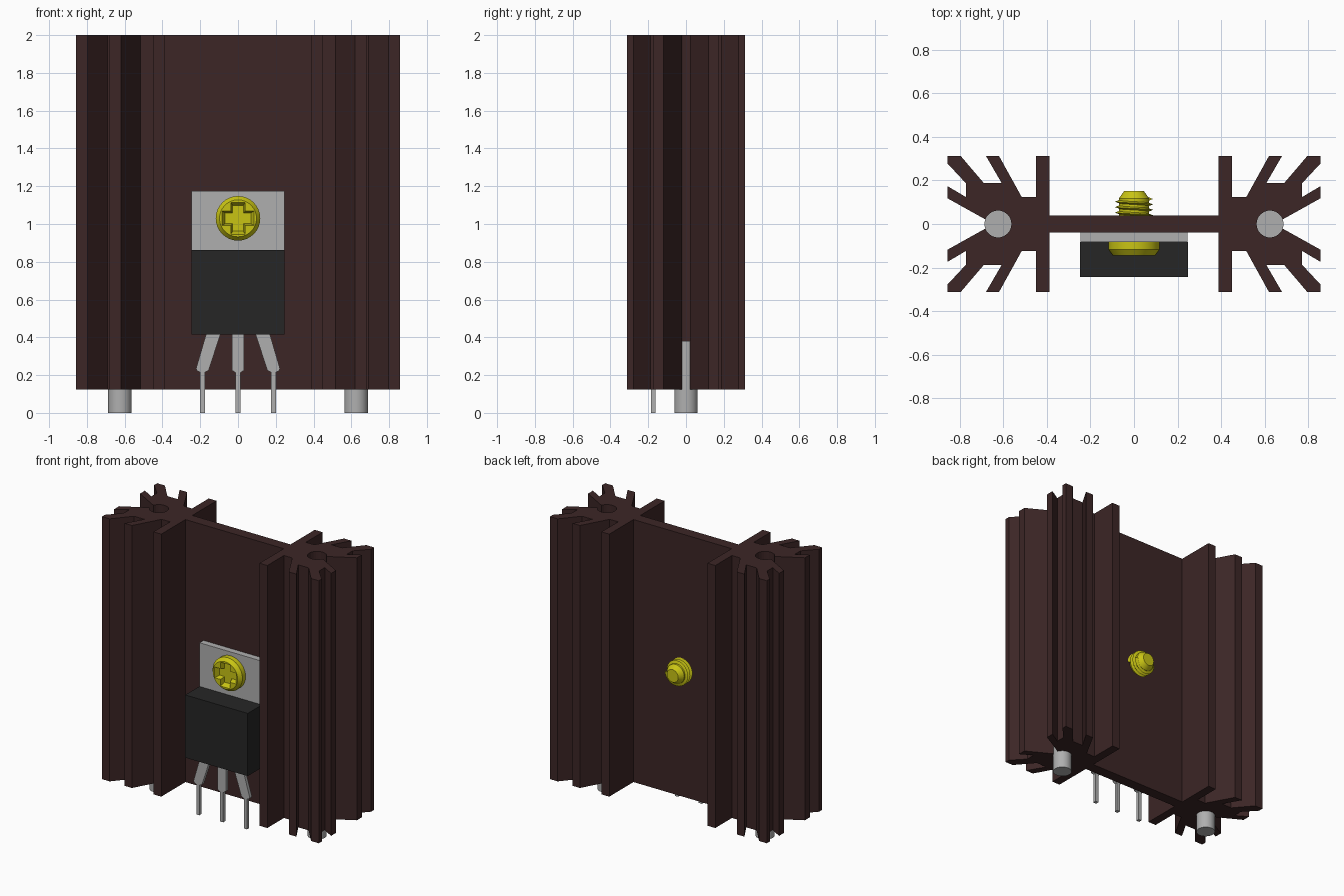
import bpy, bmesh, math
from mathutils import Matrix

if "Cube" in bpy.data.objects:
    bpy.data.objects.remove(bpy.data.objects["Cube"], do_unlink=True)


def material(name, rgb):
    m = bpy.data.materials.new(name)
    m.use_nodes = True
    m.diffuse_color = (*rgb, 1)
    m.node_tree.nodes["Principled BSDF"].inputs["Base Color"].default_value = (*rgb, 1)
    return m


BROWN = material("dark brown anodised", (0.045, 0.019, 0.019))
GREY = material("tinned grey", (0.43, 0.43, 0.43))
BLACK = material("black plastic", (0.019, 0.019, 0.019))
YELLOW = material("yellow brass", (0.58, 0.55, 0.007))


def finish(name, bm, mat, smooth=False):
    bmesh.ops.recalc_face_normals(bm, faces=bm.faces)
    me = bpy.data.meshes.new(name)
    bm.to_mesh(me)
    bm.free()
    me.materials.append(mat)
    ob = bpy.data.objects.new(name, me)
    bpy.context.collection.objects.link(ob)
    if smooth:
        bpy.ops.object.select_all(action='DESELECT')
        ob.select_set(True)
        bpy.context.view_layer.objects.active = ob
        bpy.ops.object.shade_smooth_by_angle(angle=math.radians(35))
    return ob


def loft(name, rings, mat, smooth=False):
    """Join equal-length rings of 3D points and cap both ends."""
    bm = bmesh.new()
    vs = [[bm.verts.new(p) for p in r] for r in rings]
    n = len(vs[0])
    for a, b in zip(vs, vs[1:]):
        for i in range(n):
            j = (i + 1) % n
            bm.faces.new((a[i], a[j], b[j], b[i]))
    bm.faces.new(vs[0])
    bm.faces.new(vs[-1])
    return finish(name, bm, mat, smooth)


def box(name, x0, x1, y0, y1, z0, z1, mat):
    ring = [(x0, y0), (x1, y0), (x1, y1), (x0, y1)]
    return loft(name, [[(x, y, z) for x, y in ring] for z in (z0, z1)], mat)


def lathe_y(name, profile, z, mat, n=32):
    """Solid of revolution about a y-directed axis; profile is (radius, y)."""
    ang = [2 * math.pi * i / n for i in range(n)]
    return loft(name, [[(r * math.cos(a), y, z + r * math.sin(a)) for a in ang]
                       for r, y in profile], mat, True)


# Finned heat sink: quarter outline, mirrored twice, with an open bore per side
PIN_X, PIN_R = 0.625, 0.062
quarter = [(0.388, 0.039), (0.388, 0.312), (0.45, 0.312), (0.45, 0.124),
           (0.516, 0.124), (0.62, 0.312), (0.68, 0.312), (0.608, 0.188),
           (0.69, 0.188), (0.796, 0.312), (0.857, 0.312), (0.857, 0.278),
           (0.773, 0.188), (0.773, 0.124), (0.857, 0.174), (0.857, 0.118)]
bore = [(PIN_X + PIN_R * math.cos(math.radians(a)), PIN_R * math.sin(math.radians(a)))
        for a in [20 + 320 * i / 20 for i in range(21)]]
half = quarter + bore + [(x, -y) for x, y in reversed(quarter)]
outline = half + [(-x, y) for x, y in reversed(half)]
loft("heat_sink", [[(x, y, z) for x, y in outline] for z in (0.125, 2.0)], BROWN)

# Mounting pins in the bores
for side, sx in (("left", 1), ("right", -1)):
    circle = [(sx * PIN_X + PIN_R * math.cos(2 * math.pi * i / 32),
               PIN_R * math.sin(2 * math.pi * i / 32)) for i in range(32)]
    loft(side + "_mounting_pin", [[(x, y, z) for x, y in circle] for z in (0, 0.38)],
         GREY, True)

# Transistor tab and body
box("transistor_tab", -0.246, 0.246, -0.083, -0.038, 0.417, 1.175, GREY)
box("transistor_body", -0.247, 0.247, -0.243, -0.082, 0.415, 0.863, BLACK)


# Leads: flat outlines given in x and z
def lead(name, pts, sx=1):
    loft(name, [[(sx * x, y, z) for x, z in pts] for y in (-0.185, -0.161)], GREY)


outer = [(0.088, 0.43), (0.165, 0.43), (0.222, 0.235), (0.219, 0.224), (0.2, 0.215),
         (0.2, 0), (0.176, 0), (0.176, 0.215), (0.156, 0.224)]
lead("left_lead", outer)
lead("right_lead", outer, -1)
right = [(0.033, 0.43), (0.033, 0.226), (0.0125, 0.212), (0.0125, 0)]
lead("middle_lead", right + [(-x, z) for x, z in reversed(right)])

# Screw head with a tapered cross recess
SZ = 1.03
head = lathe_y("screw_head", [(0.118, -0.082), (0.118, -0.118), (0.098, -0.144)], SZ, YELLOW)


def cross(s, w, y):
    pts = [(s, -w), (s, w), (w, w)]
    out = []
    for k in range(4):
        c, d = round(math.cos(k * math.pi / 2)), round(math.sin(k * math.pi / 2))
        out += [(x * c - z * d, y, SZ + x * d + z * c) for x, z in pts]
    return out


cutter = loft("cross_cutter", [cross(0.088, 0.04, -0.15), cross(0.068, 0.028, -0.11)], YELLOW)
cutter.hide_render = True
mod = head.modifiers.new("recess", 'BOOLEAN')
mod.object = cutter
mod.operation = 'DIFFERENCE'
mod.solver = 'EXACT'
bpy.context.view_layer.objects.active = head
bpy.ops.object.modifier_apply(modifier="recess")
bpy.data.objects.remove(cutter, do_unlink=True)

# Screw shank with chamfered tip
lathe_y("screw_shank", [(0.069, -0.082), (0.069, 0.118), (0.045, 0.152)], SZ, YELLOW)

# Helical thread swept around the shank
N, TURNS, PITCH = 28, 3, 0.025
rings = []
for i in range(N * TURNS + 1):
    a = 2 * math.pi * i / N
    y = 0.04 + PITCH * i / N
    rings.append([(r * math.cos(a), y + dy, SZ + r * math.sin(a))
                  for r, dy in ((0.066, -0.008), (0.088, 0), (0.066, 0.008))])
loft("screw_thread", rings, YELLOW)
